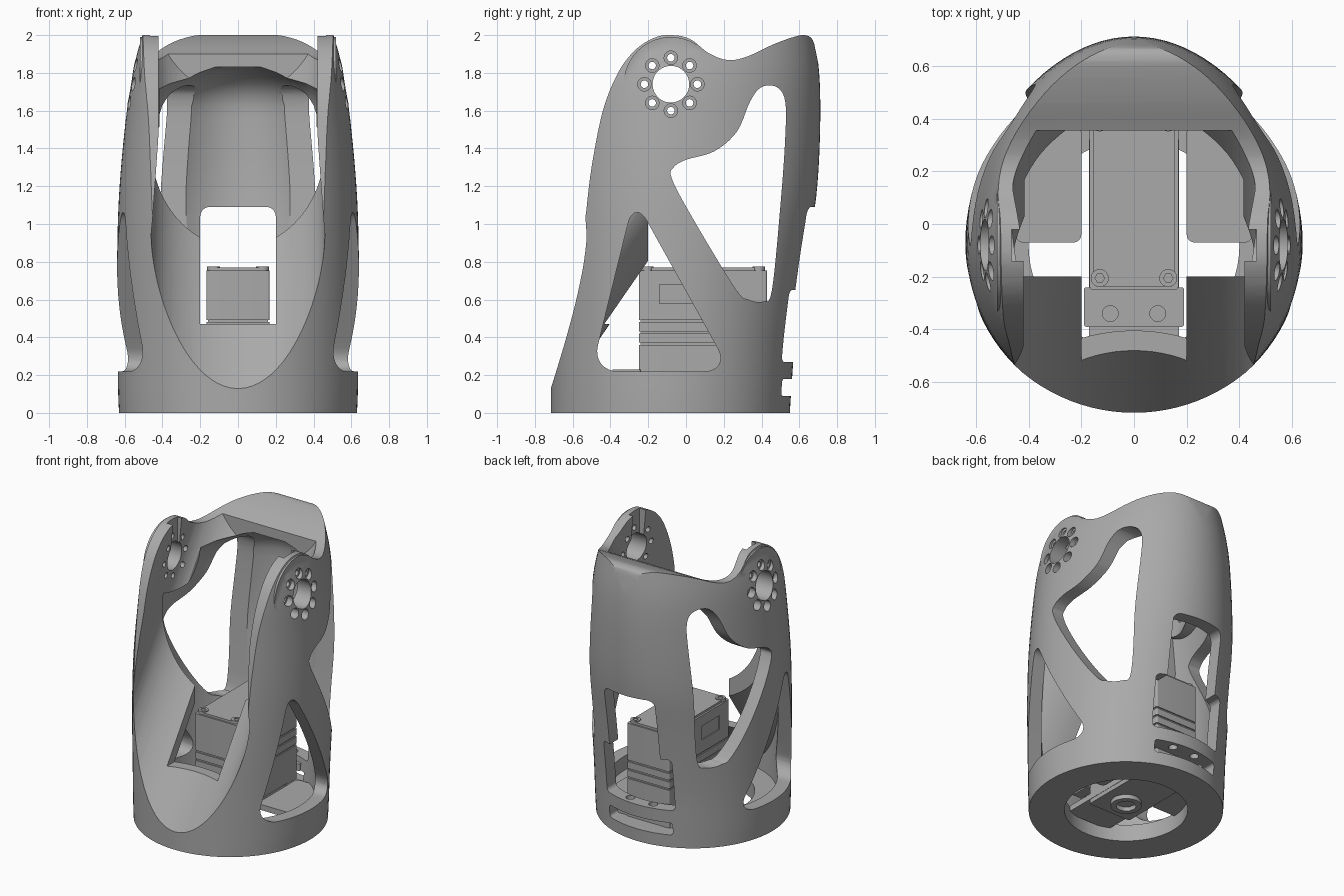
import bpy, bmesh, math
from mathutils import Vector, Matrix

if "Cube" in bpy.data.objects:
    bpy.data.objects.remove(bpy.data.objects["Cube"], do_unlink=True)

grey = bpy.data.materials.new("plain grey")
grey.use_nodes = True
grey.diffuse_color = (0.4, 0.4, 0.4, 1)
grey.node_tree.nodes["Principled BSDF"].inputs["Base Color"].default_value = (0.4, 0.4, 0.4, 1)
AXIS_Y = -0.08       # depth of the base axis and of the joint
JOINT_Z = 1.74


def make(name, bm):
    bmesh.ops.recalc_face_normals(bm, faces=bm.faces)
    mesh = bpy.data.meshes.new(name)
    bm.to_mesh(mesh)
    bm.free()
    mesh.materials.append(grey)
    obj = bpy.data.objects.new(name, mesh)
    bpy.context.collection.objects.link(obj)
    return obj


def combine(target, tool, op='DIFFERENCE'):
    mod = target.modifiers.new("cut", 'BOOLEAN')
    mod.operation, mod.solver, mod.object = op, 'EXACT', tool
    bpy.context.view_layer.objects.active = target
    bpy.ops.object.modifier_apply(modifier=mod.name)
    bpy.data.objects.remove(tool, do_unlink=True)


def spline(pts, steps=5, closed=False):
    pts = [Vector(p) for p in pts]
    n, out = len(pts), []
    for i in range(n if closed else n - 1):
        if closed:
            a, b, c, d = (pts[(i + k) % n] for k in (-1, 0, 1, 2))
        else:
            a, b, c, d = (pts[min(max(i + k, 0), n - 1)] for k in (-1, 0, 1, 2))
        for s in range(steps):
            t = s / steps
            out.append(b + (c - a) * t / 2 + (a * 2 - b * 5 + c * 4 - d) * t**2 / 2
                       + (b * 3 - a - c * 3 + d) * t**3 / 2)
    return out if closed else out + [pts[-1]]


def prism(name, pts, axis, lo, hi, bevel=0):
    place = {'X': lambda p, h: (h, p[0], p[1]), 'Y': lambda p, h: (p[0], h, p[1]),
             'Z': lambda p, h: (p[0], p[1], h)}[axis]
    bm = bmesh.new()
    low = [bm.verts.new(place(p, lo)) for p in pts]
    high = [bm.verts.new(place(p, hi)) for p in pts]
    bm.faces.new(low)
    bm.faces.new(high)
    n = len(pts)
    for i in range(n):
        j = (i + 1) % n
        bm.faces.new((low[i], low[j], high[j], high[i]))
    if bevel:
        rails = [bm.edges.get((a, b)) for a, b in zip(low, high)]
        bmesh.ops.bevel(bm, geom=rails, offset=bevel, segments=8, profile=0.5, affect='EDGES')
    return make(name, bm)


def box(name, x, y, z, bevel=0, axis='Y'):
    spans = {'X': (y, z, x), 'Y': (x, z, y), 'Z': (x, y, z)}[axis]
    (a, b), (c, d), (lo, hi) = spans
    return prism(name, [(a, c), (b, c), (b, d), (a, d)], axis, lo, hi, bevel)


def disc(name, axis, centre, radius, lo, hi, sides=32):
    turn = [2 * math.pi * i / sides for i in range(sides)]
    pts = [(centre[0] + radius * math.cos(t), centre[1] + radius * math.sin(t)) for t in turn]
    return prism(name, pts, axis, lo, hi)


# Shell sections: height, half width, front depth, back depth
SECTIONS = spline([(0, .63, .635, .63), (.13, .635, .636, .638), (.4, .638, .64, .66),
                   (.8, .64, .645, .715), (1.15, .63, .64, .77), (1.5, .6, .62, .79),
                   (1.8, .56, .6, .785), (2.05, .49, .56, .75)][:] and
                  [Vector(s) for s in ((0, .63, .635, .63), (.13, .635, .636, .638),
                   (.4, .638, .64, .66), (.8, .64, .645, .715), (1.15, .63, .64, .77),
                   (1.5, .6, .62, .79), (1.8, .56, .6, .785), (2.05, .49, .56, .75))], 5)


def shell_solid(name, inset, bottom, top, dome=0, sides=96):
    bm, rings = bmesh.new(), []
    heights = [bottom] + [s[0] for s in SECTIONS if bottom + .01 < s[0] < top - .01] + [top]
    for z in heights:
        k = next((i for i in range(1, len(SECTIONS)) if SECTIONS[i][0] >= z - 1e-5), len(SECTIONS) - 1)
        lo, hi = SECTIONS[k - 1], SECTIONS[k]
        s = lo.lerp(hi, (z - lo[0]) / (hi[0] - lo[0]))
        off = inset + dome * max(0, (z - top + .25) / .25)**3
        ring = []
        for i in range(sides):
            c, d = math.cos(2 * math.pi * i / sides), math.sin(2 * math.pi * i / sides)
            ring.append(bm.verts.new(((s[1] - off) * c, AXIS_Y + ((s[3] if d > 0 else s[2]) - off) * d, z)))
        rings.append(ring)
    for a, b in zip(rings, rings[1:]):
        for i in range(sides):
            j = (i + 1) % sides
            bm.faces.new((a[i], a[j], b[j], b[i]))
    bm.faces.new(rings[0])
    bm.faces.new(rings[-1])
    return make(name, bm)


def scoop(name, grow, drop, back):
    """Slanted trough with an elliptical floor and upright sides."""
    w = .46 + grow
    pts = [(w * math.sin(t), .54 * (1 - math.cos(t)) - drop)
           for t in (math.pi * i / 40 for i in range(-20, 21))]
    pts += [(w - .02, .78), (w - .04, 1.0), (w - .04, 3), (.04 - w, 3), (.04 - w, 1.0), (.02 - w, .78)]
    obj = prism(name, pts, 'Y', -1.2, back)
    for v in obj.data.vertices:
        v.co.z += .13 + (v.co.y + .715) * 1.447
    return obj


# Hollow shell with side openings
shell = shell_solid("shell", 0, 0, 2.05)
combine(shell, shell_solid("cavity", .09, .12, 1.83, .2))
triangle = [(-.5, .22), (.235, .22), (-.274, 1.137)]
combine(shell, prism("triangle_cutter", triangle, 'X', -1, 1, .14))
window = spline([(-.075, 1.24), (.03, 1.04), (.26, .66), (.33, .6), (.41, .59), (.455, .65), (.5, 1.1),
                 (.525, 1.45), (.525, 1.65), (.48, 1.725), (.4, 1.725), (.34, 1.65), (.27, 1.49),
                 (.15, 1.385), (0, 1.34), (-.065, 1.3)], 5, True)
combine(shell, prism("window_cutter", window, 'X', -1, 1))

# Front scoop wall and joint pads
wall = shell_solid("scoop_wall", .03, .05, 1.98)
combine(wall, scoop("wall_limit", .06, .11, -.2), 'INTERSECT')
combine(shell, wall, 'UNION')
for side in (-1, 1):
    lo, hi = sorted((side * .415, side * .52))
    combine(shell, disc("joint_pad", 'X', (AXIS_Y, JOINT_Z), .25, lo, hi, 64), 'UNION')

# Side outline of the arms and roof
outline = [(-.9, -.1), (-.9, .9)] + spline(
    [(-.53, 1.05), (-.5, 1.3), (-.44, 1.6), (-.36, 1.8), (-.27, 1.92), (-.17, 1.985), (-.08, 2),
     (.02, 1.98), (.12, 1.905), (.22, 1.868), (.32, 1.885), (.46, 1.95), (.57, 1.99), (.63, 2),
     (.67, 1.975), (.69, 1.9), (.72, 1.75)], 5) + [(.9, 1.6), (.9, -.1)]
combine(shell, prism("outline_limit", outline, 'X', -1, 1), 'INTERSECT')
combine(shell, scoop("scoop_cutter", 0, 0, .355))
combine(shell, box("front_slot", (-.2, .2), (-1, 0), (.47, 1.6)))

# Back openings, leaving a bar across the foot
combine(shell, box("back_slot", (-.2, .2), (.3, 1), (.4, 1.09), .05))
combine(shell, box("back_wide_slot", (-.27, .27), (.3, 1), (.27, .65), .03))
combine(shell, box("bar_slit", (-.25, .25), (.42, 1), (.09, .18), .02))
for x in (-.09, .09):
    combine(shell, disc("bar_hole", 'Z', (x, .5), .03, .15, .4, 20))

# Joint bores, screw circle and key slots
combine(shell, disc("joint_bore", 'X', (AXIS_Y, JOINT_Z), .097, -1, 1, 48))
for i in range(8):
    t = math.pi * i / 4
    spot = (AXIS_Y + .14 * math.cos(t), JOINT_Z + .14 * math.sin(t))
    combine(shell, disc("screw_hole", 'X', spot, .02, -1, 1, 16))
    for side in (-1, 1):
        lo, hi = sorted((side * .52, side))
        combine(shell, disc("screw_recess", 'X', spot, .036, lo, hi, 20))
for side in (-1, 1):
    lo, hi = sorted((side * .3, side * .465))
    combine(shell, box("key_slot", (lo, hi), (AXIS_Y - .06, AXIS_Y + .06), (JOINT_Z, 2.1)))

# Open floor
combine(shell, disc("floor_hole", 'Z', (0, AXIS_Y), .4, -.1, .13, 64))

# Floor plates beside the motor
parts = [shell]
for side, label in ((-1, "right"), (1, "left")):
    lo, hi = sorted((side * .2, side * .45))
    parts.append(box(label + "_floor_plate", (lo, hi), (-.07, .38), (.1, .14), .03, 'Z'))

# Motor case with grooves, lid and mounting tabs
motor = box("motor_case", (-.168, .168), (-.25, .43), (.06, .755), .012, 'Z')
for z in (.36, .42, .48):
    ring = box("groove", (-.3, .3), (-.4, .6), (z, z + .012))
    combine(ring, box("groove_core", (-.16, .16), (-.242, .422), (z - .1, z + .1)))
    combine(motor, ring)
for side in (-1, 1):
    lo, hi = sorted((side * .16, side * .3))
    combine(motor, box("label_recess", (lo, hi), (-.14, .06), (.58, .68)))
parts.append(motor)
lid = box("motor_lid", (-.155, .155), (-.238, .418), (.75, .77), .02, 'Z')
parts.append(lid)
for x in (-.13, .13):
    for y in (-.205, .385):
        screw = disc("lid_screw", 'Z', (x, y), .034, .755, .776, 20)
        combine(screw, disc("hex_socket", 'Z', (x, y), .018, .765, .8, 6))
        parts.append(screw)
for name, y, hole in (("front_tab", (-.39, -.24), -.34), ("back_tab", (.42, .53), .5)):
    tab = box(name, (-.19, .19), y, (.18, .23), .01, 'Z')
    for x in (-.09, .09):
        combine(tab, disc("tab_hole", 'Z', (x, hole), .03, .1, .4, 20))
    parts.append(tab)

# Mounting bridge and drive hub under the motor
parts.append(box("bridge", (-.17, .17), (-.47, .32), (.09, .13)))
hub = disc("drive_hub", 'Z', (0, AXIS_Y), .1, .03, .1, 32)
combine(hub, disc("hub_bore", 'Z', (0, AXIS_Y), .065, 0, .08, 12))
parts.append(hub)

for obj in parts:
    bpy.ops.object.select_all(action='DESELECT')
    obj.select_set(True)
    bpy.context.view_layer.objects.active = obj
    bpy.ops.object.shade_smooth_by_angle(angle=math.radians(30))
